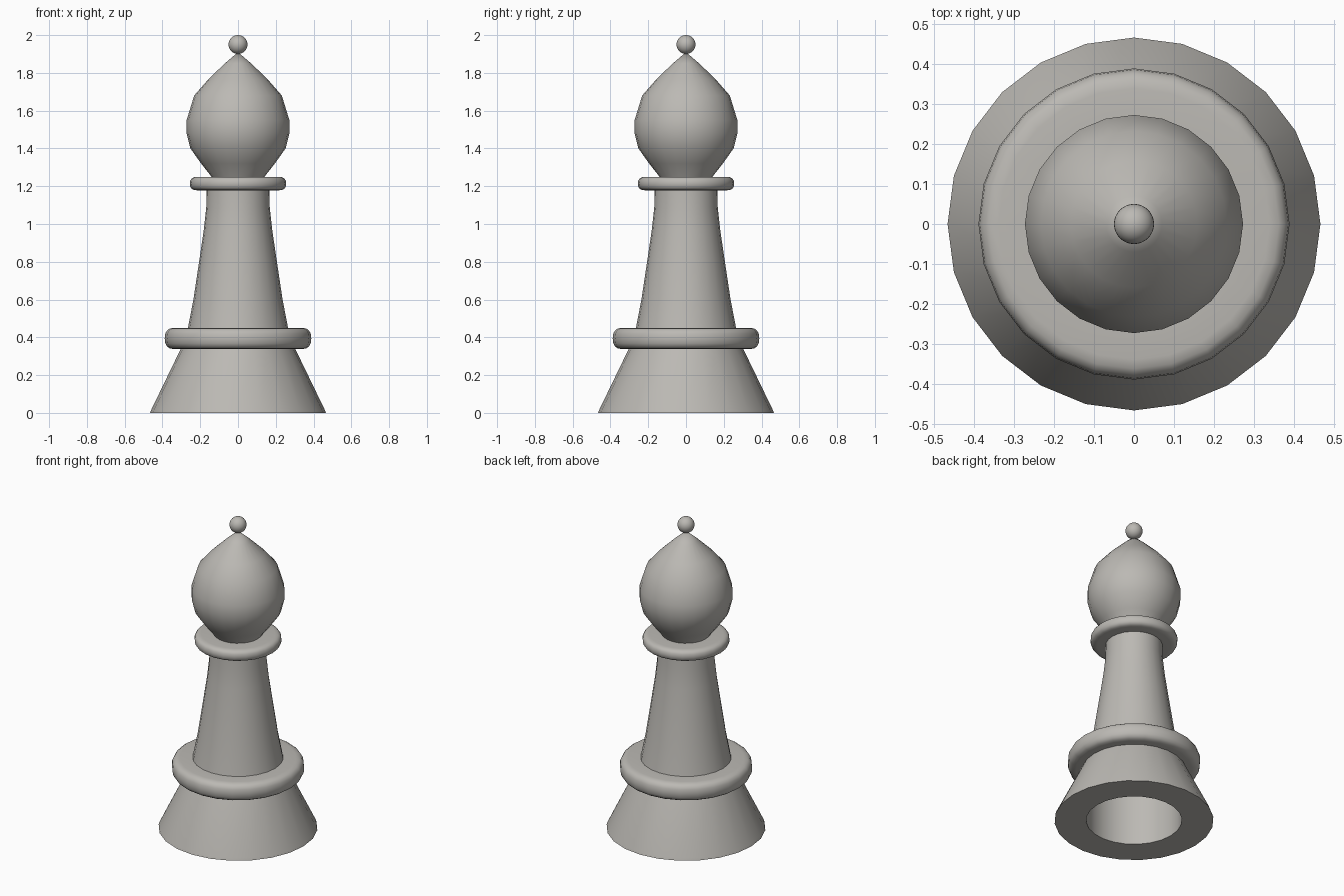
import bpy, bmesh, math

if "Cube" in bpy.data.objects:
    bpy.data.objects.remove(bpy.data.objects["Cube"])

SIDES = 24

stone = bpy.data.materials.new("warm_grey")
stone.diffuse_color = (0.50, 0.485, 0.455, 1)
stone.use_nodes = True
stone.node_tree.nodes["Principled BSDF"].inputs["Base Color"].default_value = stone.diffuse_color


def finish(name, bm, angle):
    bmesh.ops.recalc_face_normals(bm, faces=bm.faces)
    mesh = bpy.data.meshes.new(name)
    bm.to_mesh(mesh)
    bm.free()
    mesh.materials.append(stone)
    obj = bpy.data.objects.new(name, mesh)
    bpy.context.collection.objects.link(obj)
    bpy.ops.object.select_all(action='DESELECT')
    obj.select_set(True)
    bpy.context.view_layer.objects.active = obj
    bpy.ops.object.shade_smooth_by_angle(angle=math.radians(angle))
    return obj


def lathe(name, profile, closed=False, angle=50):
    """Turn a (radius, height) profile around the z axis."""
    bm = bmesh.new()
    rings = []
    for r, z in profile:
        if r == 0:
            rings.append([bm.verts.new((0, 0, z))] * SIDES)
        else:
            rings.append([bm.verts.new((r * math.cos(math.tau * i / SIDES),
                                        r * math.sin(math.tau * i / SIDES), z))
                          for i in range(SIDES)])
    pairs = list(zip(rings, rings[1:]))
    if closed:
        pairs.append((rings[-1], rings[0]))
    for a, b in pairs:
        for i in range(SIDES):
            j = (i + 1) % SIDES
            quad = list(dict.fromkeys((a[i], a[j], b[j], b[i])))
            bm.faces.new(quad)
    return finish(name, bm, angle)


def collar(name, inner, outer, z0, z1, bulge):
    """Ring with a flat top and bottom and a rounded rim."""
    mid, half = (z0 + z1) / 2, (z1 - z0) / 2
    rim = []
    for k in range(9):
        t = math.radians(-90 + 22.5 * k)
        c, s = math.cos(t), math.sin(t)
        rim.append((outer - bulge + bulge * abs(c) ** 0.8,
                    mid + half * math.copysign(abs(s) ** 0.8, s)))
    return lathe(name, [(inner, z0)] + rim + [(inner, z1)], closed=True)


# hollow flared foot
lathe("base", [(0.28, 0.36), (0.28, 0), (0.465, 0), (0.46, 0.015),
               (0.305, 0.335), (0.28, 0.385)])

# tapered stem
lathe("stem", [(0.282, 0.36), (0.265, 0.45), (0.236, 0.60), (0.203, 0.82),
               (0.181, 0.97), (0.168, 1.09), (0.166, 1.20)])

# two collars
collar("lower_collar", 0.25, 0.388, 0.338, 0.45, 0.05)
collar("upper_collar", 0.12, 0.255, 1.178, 1.25, 0.04)

# pointed head
lathe("head", [(0, 1.20), (0.115, 1.20), (0.14, 1.25), (0.195, 1.32),
               (0.252, 1.40), (0.272, 1.48), (0.272, 1.55), (0.232, 1.68),
               (0.158, 1.765), (0.07, 1.85), (0.0, 1.91)])

# ball on the tip
bm = bmesh.new()
bmesh.ops.create_uvsphere(bm, u_segments=32, v_segments=16, radius=0.05)
ball = finish("finial_ball", bm, 50)
ball.location.z = 1.95
